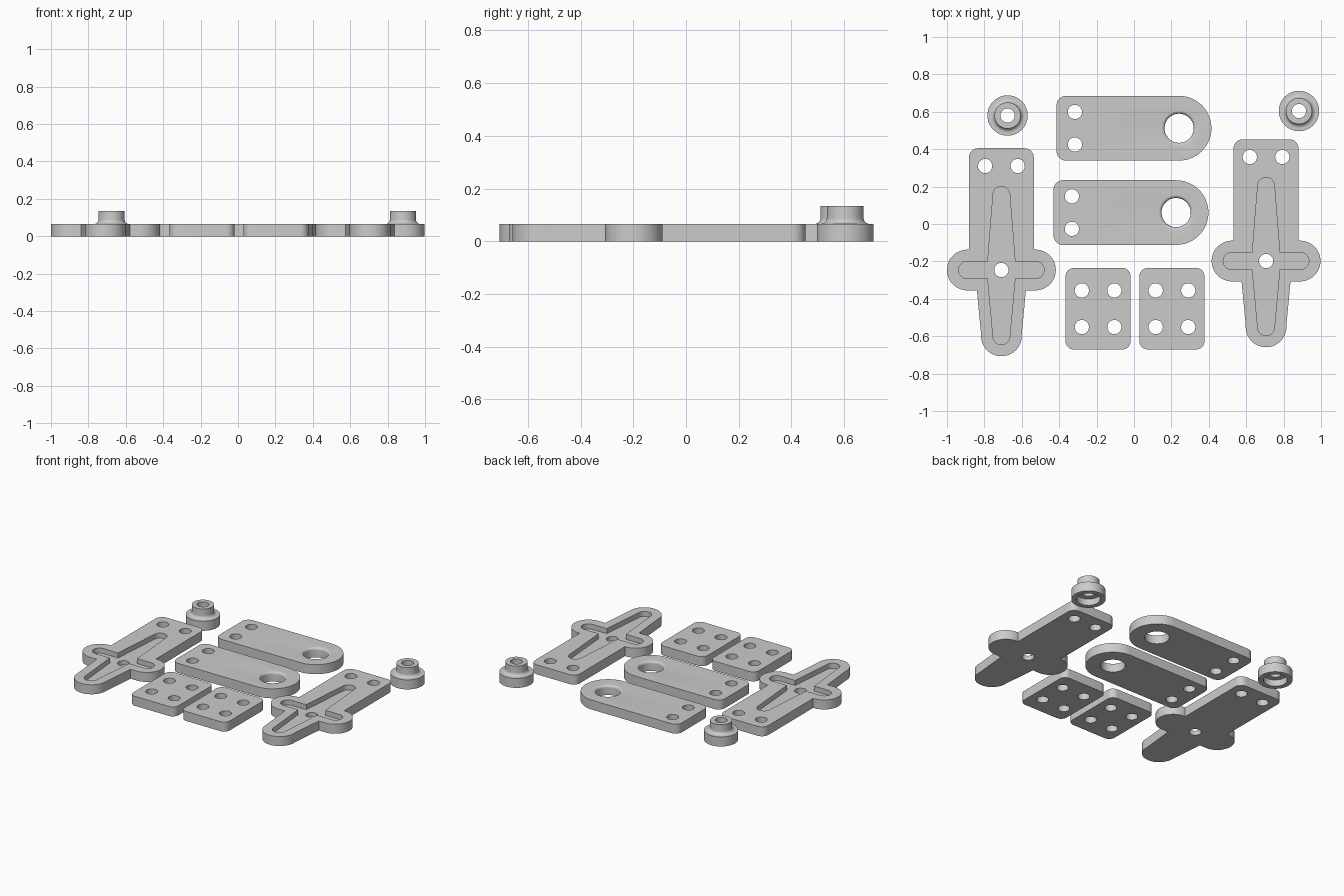
import bpy, bmesh, math
from mathutils import Vector

if "Cube" in bpy.data.objects:
    bpy.data.objects.remove(bpy.data.objects["Cube"])

T = 0.066          # plate thickness
HOLE = 0.038       # screw hole radius
grey = bpy.data.materials.new("grey plastic")
grey.diffuse_color = (0.6, 0.6, 0.6, 1)
grey.use_nodes = True
grey.node_tree.nodes["Principled BSDF"].inputs["Base Color"].default_value = grey.diffuse_color


def arc(cx, cy, r, a0, a1, n=12):
    return [(cx + r * math.cos(math.radians(a0 + (a1 - a0) * i / n)),
             cy + r * math.sin(math.radians(a0 + (a1 - a0) * i / n))) for i in range(n + 1)]


def circle(cx, cy, r, n=40):
    return arc(cx, cy, r, 0, 360, n)[:-1]


def mirrored(half):
    """Close a right-hand half outline by mirroring it across x = 0."""
    return half + [(-x, y) for x, y in reversed(half) if x > 1e-5]


def finish(name, bm, loc):
    bmesh.ops.remove_doubles(bm, verts=bm.verts, dist=1e-5)
    bmesh.ops.recalc_face_normals(bm, faces=bm.faces)
    mesh = bpy.data.meshes.new(name)
    bm.to_mesh(mesh)
    bm.free()
    obj = bpy.data.objects.new(name, mesh)
    obj.location = (loc[0], loc[1], 0)
    mesh.materials.append(grey)
    bpy.context.collection.objects.link(obj)
    return obj


def prism(name, outline, loc, z0=0.0, z1=T):
    bm = bmesh.new()
    face = bm.faces.new([bm.verts.new((x, y, z0)) for x, y in outline])
    ext = bmesh.ops.extrude_face_region(bm, geom=[face])
    for v in ext["geom"]:
        if isinstance(v, bmesh.types.BMVert):
            v.co.z = z1
    return finish(name, bm, loc)


def lathe(name, profile, loc, steps=48):
    """Spin a closed (radius, z) profile around the vertical axis."""
    bm = bmesh.new()
    rings = [[bm.verts.new((r * math.cos(math.tau * i / steps),
                            r * math.sin(math.tau * i / steps), z))
              for i in range(steps)] for r, z in profile]
    for k, a in enumerate(rings):
        b = rings[(k + 1) % len(rings)]
        for i in range(steps):
            j = (i + 1) % steps
            bm.faces.new((a[i], a[j], b[j], b[i]))
    return finish(name, bm, loc)


def capped_lathe(name, profile, loc, steps=48):
    """Spin an open profile and close both ends with discs."""
    return lathe(name, [(0, profile[0][1])] + profile + [(0, profile[-1][1])], loc, steps)


def smooth(obj):
    bpy.ops.object.select_all(action='DESELECT')
    obj.select_set(True)
    bpy.context.view_layer.objects.active = obj
    bpy.ops.object.shade_smooth_by_angle(angle=math.radians(30))


def cut(obj, cutters):
    bpy.context.view_layer.objects.active = obj
    for c in cutters:
        mod = obj.modifiers.new("cut", 'BOOLEAN')
        mod.operation, mod.solver, mod.object = 'DIFFERENCE', 'EXACT', c
        bpy.ops.object.modifier_apply(modifier=mod.name)
        bpy.data.objects.remove(c)
    smooth(obj)


def screw_holes(points, loc):
    return [prism("hole_cutter", circle(x, y, HOLE), loc, -0.05, 0.2) for x, y in points]


# Arm plates with a cross-shaped recess for a motor horn
arm_outline = mirrored(arc(0, -0.352, 0.109, -90, 4) + [(0.131, -0.109)]
                       + arc(0.182, 0, 0.109, -90, 90, 24) + [(0.174, 0.109)]
                       + arc(0.124, 0.601, 0.05, 0, 90) + [(0, 0.651)])
horn_outline = mirrored(arc(0, -0.354, 0.045, -90, 4) + [(0.073, -0.045)]
                        + arc(0.184, 0, 0.045, -90, 90, 24) + [(0.073, 0.045)]
                        + arc(0, 0.402, 0.045, -4, 90))
for side, loc in (("left", (-0.709, -0.246)), ("right", (0.706, -0.198))):
    plate = prism(side + "_arm_plate", arm_outline, loc)
    cut(plate, [prism("horn_cutter", horn_outline, loc, T - 0.035, 0.2)]
        + screw_holes([(0, 0), (-0.087, 0.556), (0.087, 0.556)], loc))

# Round-ended pivot plates, origin at the pivot hole, whose top rim is rounded
R = 0.173
pivot_outline = (arc(0, 0, R, -90, 90, 32) + arc(-0.605, R - 0.05, 0.05, 90, 180)
                 + arc(-0.605, 0.05 - R, 0.05, 180, 270))
rim = [(0.078, -0.05)] + arc(0.094, T - 0.016, 0.016, 180, 90, 6) + [(0.094, 0.2)]
for name, loc in (("back", (0.241, 0.512)), ("middle", (0.225, 0.061))):
    plate = prism(name + "_pivot_plate", pivot_outline, loc)
    cut(plate, [capped_lathe("pivot_cutter", rim, loc)]
        + screw_holes([(-0.557, -0.087), (-0.557, 0.087)], loc))

# Small four-hole spacer plates
W, H, C = 0.174, 0.218, 0.045
spacer_outline = [p for sx, sy, a in ((1, 1, 0), (-1, 1, 90), (-1, -1, 180), (1, -1, 270))
                  for p in arc(sx * (W - C), sy * (H - C), C, a, a + 90)]
for side, x in (("left", -0.192), ("right", 0.203)):
    loc = (x, -0.453)
    cut(prism(side + "_spacer_plate", spacer_outline, loc),
        screw_holes([(a, b) for a in (-0.087, 0.087) for b in (-0.098, 0.098)], loc))

# Flanged bushings: filleted neck, through hole, screw-head recess underneath
bushing = ([(0.075, 0), (0.108, 0), (0.108, T)]
           + arc(0.092, T + 0.022, 0.022, 270, 180, 8)
           + [(0.07, 0.134), (HOLE, 0.134), (HOLE, 0.045), (0.075, 0.045)])
for side, loc in (("left", (-0.676, 0.58)), ("right", (0.882, 0.604))):
    smooth(lathe(side + "_bushing", bushing, loc))
